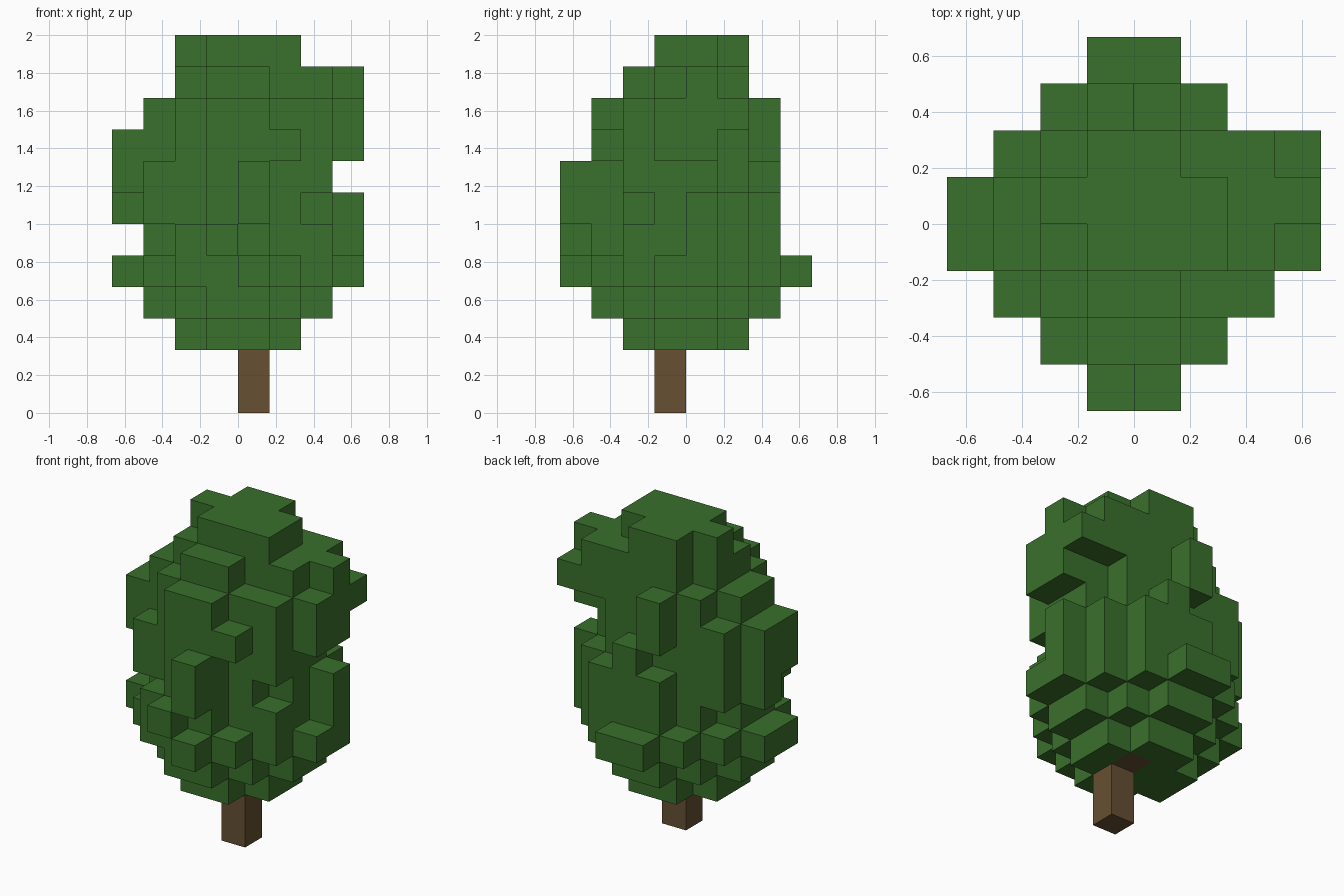
import bpy
import bmesh
from mathutils import Vector

if "Cube" in bpy.data.objects:
    bpy.data.objects.remove(bpy.data.objects["Cube"])

UNIT = 1 / 6  # edge of one block


def material(name, rgb):
    mat = bpy.data.materials.new(name)
    mat.use_nodes = True
    color = (*rgb, 1)
    mat.diffuse_color = color
    mat.node_tree.nodes["Principled BSDF"].inputs["Base Color"].default_value = color
    return mat


def box(xs, ys, zs):
    """Cells of a box, each axis given as first and last cell, or one cell."""
    spans = [(s, s) if isinstance(s, int) else s for s in (xs, ys, zs)]
    rx, ry, rz = [range(a, b + 1) for a, b in spans]
    return {(x, y, z) for x in rx for y in ry for z in rz}


def disc(radius, zs):
    """Stepped diamond of cells around the centre axis."""
    square = box((-radius, radius), (-radius, radius), zs)
    return {c for c in square if abs(c[0] + 0.5) + abs(c[1] + 0.5) <= radius}


def build(name, cells, solid, mat):
    """Mesh of the cell sides that do not touch another solid cell."""
    bm = bmesh.new()
    for cell in sorted(cells):
        for axis in range(3):
            for sign in (-1, 1):
                side = Vector((0, 0, 0))
                side[axis] = sign
                if tuple(int(a + b) for a, b in zip(cell, side)) in solid:
                    continue
                u = Vector((0, 0, 0))
                u[(axis + 1) % 3] = 0.5
                v = side.cross(u)
                mid = Vector(cell) + Vector((0.5, 0.5, 0.5)) + side / 2
                corners = (mid - u - v, mid + u - v, mid + u + v, mid - u + v)
                bm.faces.new([bm.verts.new(c * UNIT) for c in corners])
    bmesh.ops.remove_doubles(bm, verts=bm.verts, dist=0.001)
    mesh = bpy.data.meshes.new(name)
    bm.to_mesh(mesh)
    bm.free()
    mesh.materials.append(mat)
    bpy.context.collection.objects.link(bpy.data.objects.new(name, mesh))


# Crown: stepped base, straight middle, narrower top
crown = disc(2, 2) | disc(3, 3) | disc(4, 4) | disc(3, (5, 9)) | disc(2, 10)
crown |= box((-1, 1), (-1, 0), 11) | box((-1, 0), 1, 11) | box(-2, 0, 11)

# Clumps on the left side
crown |= box(2, (-1, 1), 10) | box(1, 1, 10) | box(2, 1, 9) | box(2, 1, (5, 6))
crown |= box(3, 0, (5, 6)) | box(3, 0, (8, 10)) | box(3, -1, (8, 9)) | box(3, 1, 9)

# Clumps on the front
crown |= box(2, -2, 5) | box(2, -2, (7, 9)) | box(1, -3, 8) | box(-2, -3, 5)
crown |= box(0, -4, (6, 7)) | box(-1, -4, 5)

# Clumps on the right side and back
crown |= box(-3, 1, (6, 8)) | box(-3, -2, (6, 7)) | box(-4, 0, (6, 8))
crown |= box(-4, -1, (7, 8)) | box(1, 2, (5, 6))

# Gaps in the crown
crown -= box(-1, 2, 7) | box(0, 2, (8, 9)) | box(-1, -4, 4)

# Trunk, with a stub showing under the crown
trunk = box(0, -1, (0, 2)) | box(0, 0, 2)
crown -= trunk

build("foliage", crown, crown | trunk, material("leaf green", (0.042, 0.162, 0.025)))
build("trunk", trunk, crown | trunk, material("bark brown", (0.133, 0.08, 0.033)))
